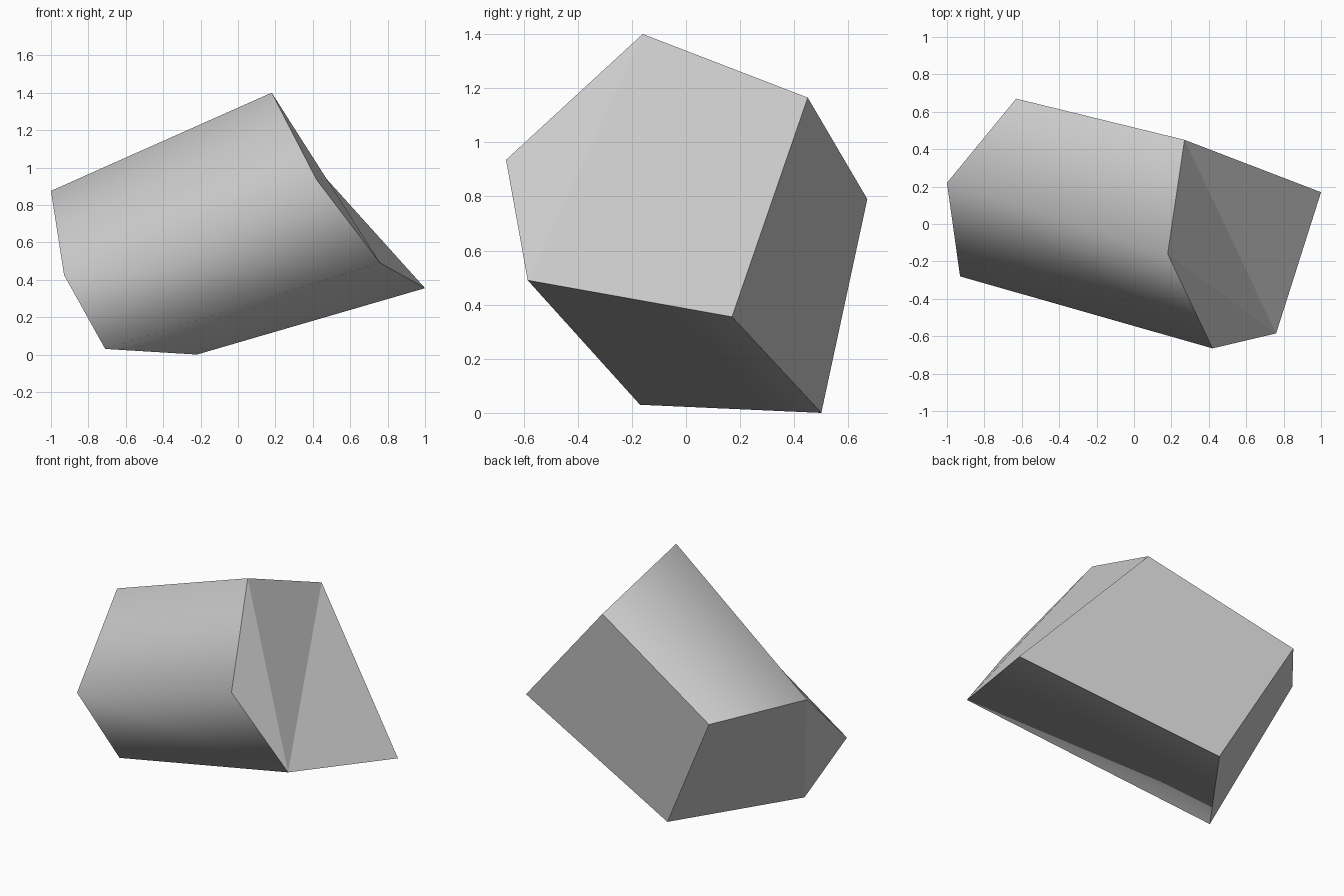
import bpy, bmesh

if "Cube" in bpy.data.objects:
    bpy.data.objects.remove(bpy.data.objects["Cube"])

# Five-sided block: each corner runs from the left end to the slanted right end
left_end = [(-0.63, 0.67, 0.79), (-1.0, 0.22, 0.875), (-0.93, -0.28, 0.425),
            (-0.71, -0.17, 0.03), (-0.22, 0.50, 0.0)]
right_end = [(0.27, 0.45, 1.165), (0.18, -0.16, 1.40), (0.42, -0.665, 0.935),
             (0.76, -0.585, 0.49), (1.0, 0.17, 0.355)]
SHARP_CORNERS = (0, 4)   # the remaining long edges are rounded by shading

bm = bmesh.new()
left = [bm.verts.new(p) for p in left_end]
right = [bm.verts.new(p) for p in right_end]

# Long sides
for i in range(5):
    j = (i + 1) % 5
    side = bm.faces.new((left[i], left[j], right[j], right[i]))
    side.smooth = True

# End caps, folded along their diagonals
for ring, folds in ((left, ((0, 1, 3, 4), (1, 2, 3))),
                    (right, ((1, 2, 3), (0, 1, 3), (0, 3, 4)))):
    for fold in folds:
        bm.faces.new([ring[k] for k in fold])

# Hard edges around the caps and along the sharp corners
bm.edges.ensure_lookup_table()
for e in bm.edges:
    if any(not f.smooth for f in e.link_faces):
        e.smooth = False
for k in SHARP_CORNERS:
    bm.edges.get((left[k], right[k])).smooth = False

bmesh.ops.recalc_face_normals(bm, faces=bm.faces)
mesh = bpy.data.meshes.new("faceted_block")
bm.to_mesh(mesh)
bm.free()

# Plain grey material
grey = bpy.data.materials.new("light grey")
grey.diffuse_color = (0.6, 0.6, 0.6, 1)
grey.use_nodes = True
grey.node_tree.nodes["Principled BSDF"].inputs["Base Color"].default_value = grey.diffuse_color
mesh.materials.append(grey)

block = bpy.data.objects.new("faceted_block", mesh)
bpy.context.collection.objects.link(block)
